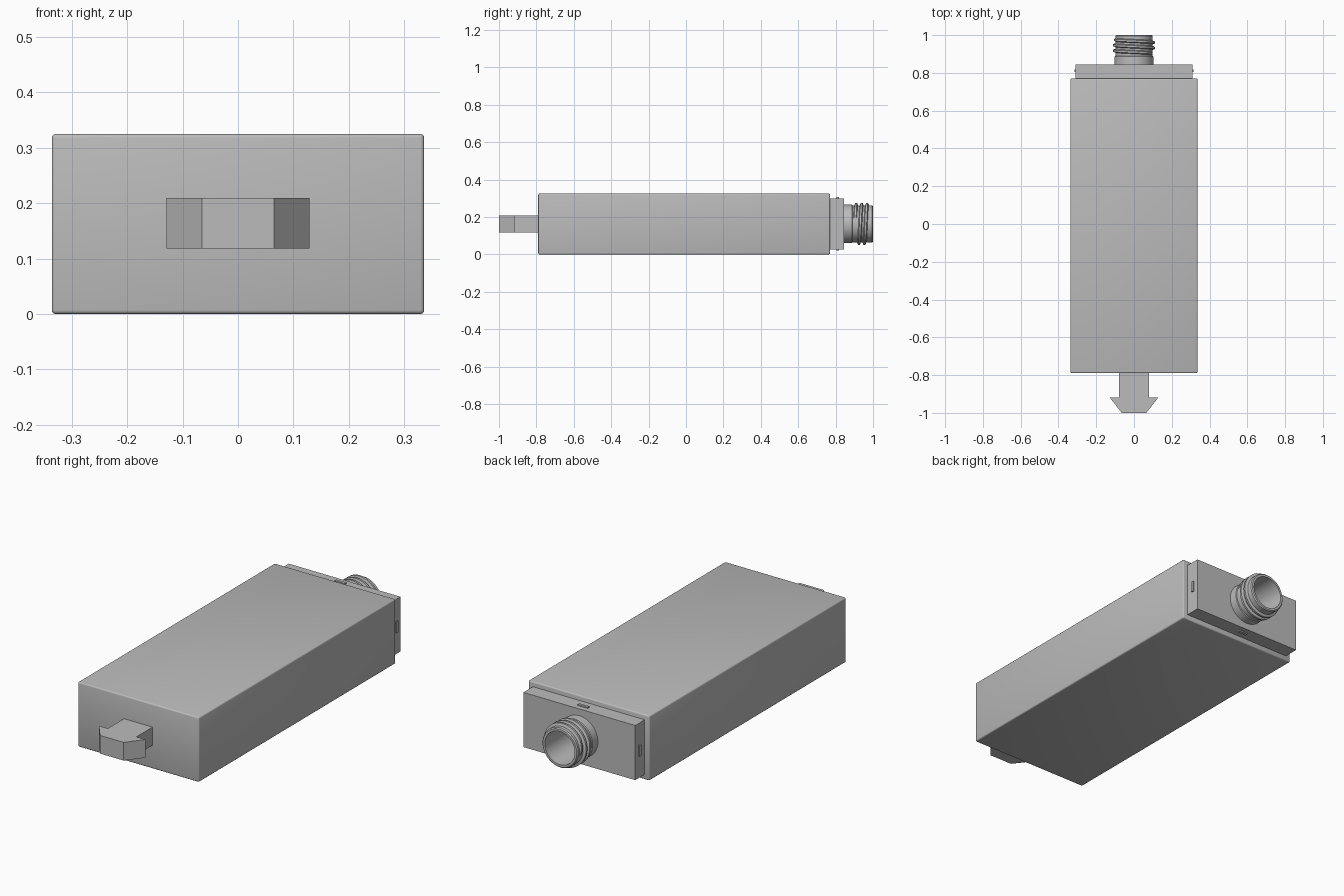
import bpy, bmesh, math
from mathutils import Vector

cube = bpy.data.objects.get("Cube")
if cube:
    bpy.data.objects.remove(cube, do_unlink=True)

grey = bpy.data.materials.new("plain_grey")
grey.use_nodes = True
colour = (0.5, 0.5, 0.5, 1)
grey.diffuse_color = colour
grey.node_tree.nodes["Principled BSDF"].inputs["Base Color"].default_value = colour

MID = 0.163          # height of the central axis
SEG = 64


def make(name, bm, smooth=False):
    bmesh.ops.recalc_face_normals(bm, faces=bm.faces)
    mesh = bpy.data.meshes.new(name)
    bm.to_mesh(mesh)
    bm.free()
    mesh.materials.append(grey)
    ob = bpy.data.objects.new(name, mesh)
    bpy.context.collection.objects.link(ob)
    if smooth:
        bpy.ops.object.select_all(action='DESELECT')
        ob.select_set(True)
        bpy.context.view_layer.objects.active = ob
        bpy.ops.object.shade_smooth_by_angle(angle=math.radians(35))
    return ob


def box(name, lo, hi, bevel=0):
    bm = bmesh.new()
    bmesh.ops.create_cube(bm, size=1)
    lo, hi = Vector(lo), Vector(hi)
    for v in bm.verts:
        v.co = (lo + hi) / 2 + v.co * (hi - lo)
    if bevel:
        bmesh.ops.bevel(bm, geom=bm.edges[:], offset=bevel, segments=3,
                        profile=0.5, affect='EDGES')
    return make(name, bm, bevel > 0)


def ring_point(r, y, a):
    return (r * math.cos(a), y, MID + r * math.sin(a))


# Main housing with softened edges
box("housing", (-0.336, -0.79, 0), (0.336, 0.77, 0.325), 0.007)

# Barbed latch on the front
half = [(0.079, -0.78), (0.079, -0.918), (0.129, -0.918), (0.065, -1.0)]
outline = half + [(-x, y) for x, y in reversed(half)]
bm = bmesh.new()
face = bm.faces.new([bm.verts.new((x, y, 0.118)) for x, y in outline])
ext = bmesh.ops.extrude_face_region(bm, geom=[face])
bmesh.ops.translate(bm, vec=(0, 0, 0.091),
                    verts=[g for g in ext["geom"] if isinstance(g, bmesh.types.BMVert)])
make("barbed_latch", bm)

# Rear cap with a round opening
cap = box("rear_cap", (-0.31, 0.768, 0.026), (0.31, 0.845, 0.3))
bm = bmesh.new()
rings = [[bm.verts.new(ring_point(0.09, y, math.tau * i / SEG)) for i in range(SEG)]
         for y in (0.7, 0.9)]
for i in range(SEG):
    j = (i + 1) % SEG
    bm.faces.new((rings[0][i], rings[0][j], rings[1][j], rings[1][i]))
for ring in rings:
    bm.faces.new(ring)
cutter = make("opening_cutter", bm)
cutter.hide_render = True
cutter.hide_set(True)
mod = cap.modifiers.new("opening", 'BOOLEAN')
mod.object = cutter
mod.solver = 'EXACT'
bpy.context.view_layer.objects.active = cap
bpy.ops.object.modifier_apply(modifier=mod.name)
bpy.data.objects.remove(cutter, do_unlink=True)

# Small snap tabs on the four sides of the cap
for side, s in (("left", 1), ("right", -1)):
    x = sorted((s * 0.3, s * 0.316))
    box(side + "_tab", (x[0], 0.805, MID - 0.028), (x[1], 0.819, MID + 0.028))
for side, s in (("top", 1), ("bottom", -1)):
    z = sorted((MID + s * 0.13, MID + s * 0.143))
    box(side + "_tab", (-0.028, 0.805, z[0]), (0.028, 0.819, z[1]))

# Hollow neck turned around the y axis
profile = [(0.103, 0.84), (0.103, 0.887), (0.099, 0.89), (0.099, 0.995),
           (0.094, 1.0), (0.083, 1.0), (0.083, 0.768)]
bm = bmesh.new()
rings = [[bm.verts.new(ring_point(r, y, math.tau * i / SEG)) for i in range(SEG)]
         for r, y in profile]
for a, b in zip(rings, rings[1:]):
    for i in range(SEG):
        j = (i + 1) % SEG
        bm.faces.new((a[i], a[j], b[j], b[i]))
make("neck", bm, True)

# Helical thread that fades out at both ends
TURNS, PITCH, STEPS = 2.6, 0.029, 48
bm = bmesh.new()
previous = None
count = int(TURNS * STEPS)
for i in range(count + 1):
    a = math.tau * i / STEPS
    y = 0.903 + PITCH * i / STEPS
    fade = min(1, i / 8, (count - i) / 8)
    crest = 0.097 + 0.015 * fade
    section = [bm.verts.new(ring_point(r, y + d, a)) for r, d in
               ((0.096, -0.011), (crest, -0.005), (crest, 0.005), (0.096, 0.011))]
    if previous:
        for k in range(4):
            n = (k + 1) % 4
            bm.faces.new((previous[k], previous[n], section[n], section[k]))
    else:
        bm.faces.new(section)
    previous = section
bm.faces.new(previous)
make("neck_thread", bm, True)
